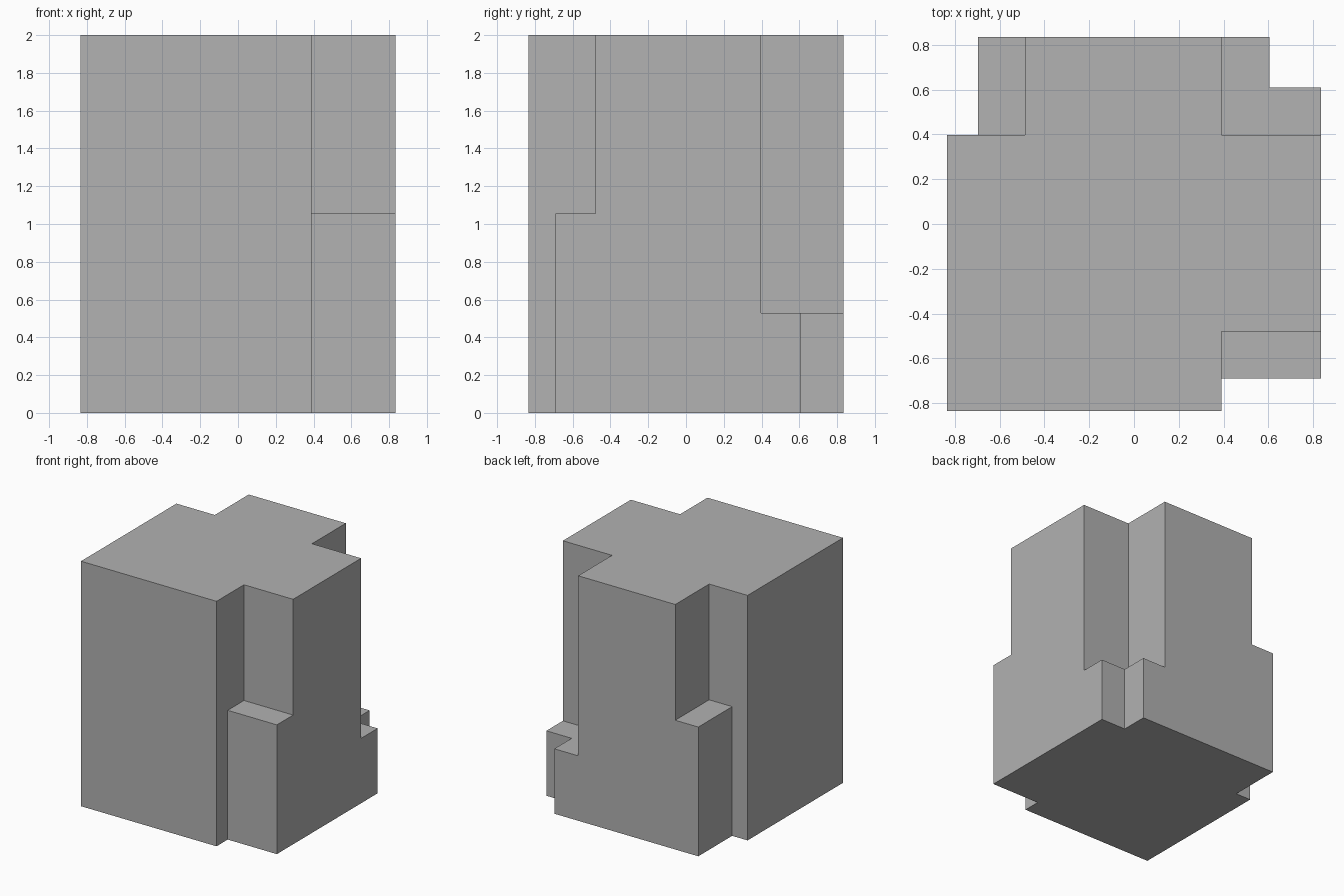
import bpy

cube = bpy.data.objects.get("Cube")
if cube:
    bpy.data.objects.remove(cube, do_unlink=True)

HALF, HEIGHT, OUT = 0.834, 2.0, 1.2

grey = bpy.data.materials.new("plain grey")
grey.use_nodes = True
colour = (0.445, 0.445, 0.445, 1)
grey.diffuse_color = colour
grey.node_tree.nodes["Principled BSDF"].inputs["Base Color"].default_value = colour


def box(name, low, high):
    """Axis-aligned box between two corners."""
    bpy.ops.mesh.primitive_cube_add(size=1)
    ob = bpy.context.object
    ob.name = name
    for v in ob.data.vertices:
        v.co = [h if c > 0 else l for c, l, h in zip(v.co, low, high)]
    ob.data.materials.append(grey)
    return ob


def cut_corner(block, x, y, z):
    """Remove the corner beyond x and y, from height z upwards."""
    xs = sorted((x, OUT if x > 0 else -OUT))
    ys = sorted((y, OUT if y > 0 else -OUT))
    cutter = box("corner_cutter", (xs[0], ys[0], z), (xs[1], ys[1], HEIGHT + 1))
    cutter.hide_render = True
    bpy.context.view_layer.objects.active = block
    mod = block.modifiers.new("corner_cut", 'BOOLEAN')
    mod.operation = 'DIFFERENCE'
    mod.solver = 'EXACT'
    mod.object = cutter
    bpy.ops.object.modifier_apply(modifier=mod.name)
    bpy.data.objects.remove(cutter, do_unlink=True)


# Solid block
block = box("stepped_block", (-HALF, -HALF, 0), (HALF, HALF, HEIGHT))

# Narrow full-height notch, then the wider notch above each step
corners = [
    ((0.39, -0.69), (0.39, -0.48), 1.055),   # front left
    ((0.605, 0.61), (0.39, 0.397), 0.53),    # back left
    ((-0.695, 0.397), (-0.487, 0.397), 1.055),  # back right
]
for lower, upper, step in corners:
    cut_corner(block, *lower, -1)
    cut_corner(block, *upper, step)
